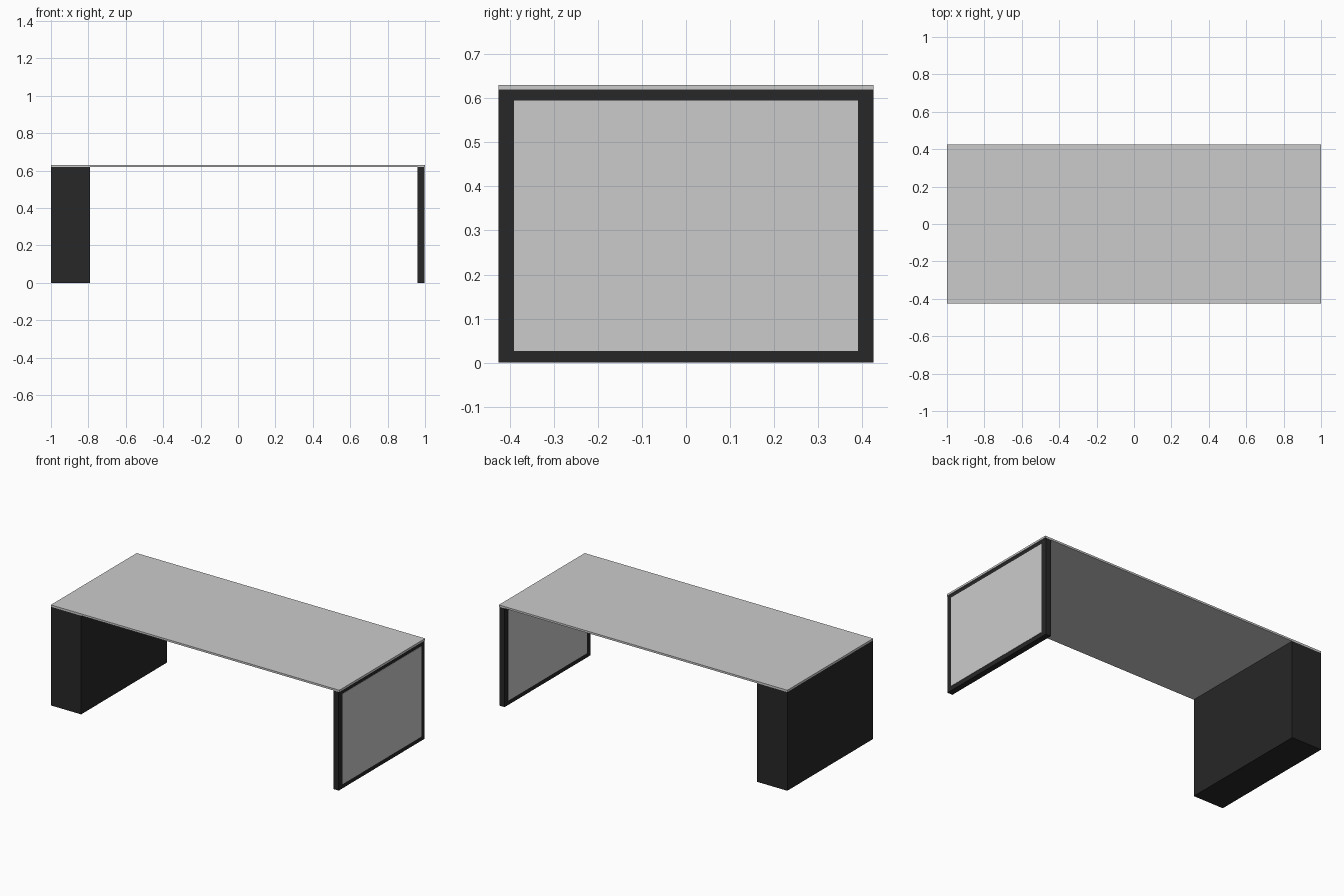
import bpy
import bmesh

if "Cube" in bpy.data.objects:
    bpy.data.objects.remove(bpy.data.objects["Cube"])

black = bpy.data.materials.new("black")
black.diffuse_color = (0.02, 0.02, 0.02, 1)
black.use_nodes = True
black.node_tree.nodes["Principled BSDF"].inputs["Base Color"].default_value = black.diffuse_color


def box(name, x, y, z, mat=None):
    """Box from (min, max) ranges along each axis."""
    bm = bmesh.new()
    bmesh.ops.create_cube(bm, size=1)
    for v in bm.verts:
        v.co = [r[0] + (c + 0.5) * (r[1] - r[0]) for c, r in zip(v.co, (x, y, z))]
    mesh = bpy.data.meshes.new(name)
    bm.to_mesh(mesh)
    bm.free()
    obj = bpy.data.objects.new(name, mesh)
    bpy.context.collection.objects.link(obj)
    if mat:
        mesh.materials.append(mat)
    return obj


HALF_D = 0.425            # half depth of the desk
UNDER, TOP = 0.618, 0.63  # underside and top of the table top
IN_Y, LOW, HIGH = 0.39, 0.027, 0.594  # frame opening
FRAME_X = (0.96, 0.996)

# Table top
box("table_top", (-1, 1), (-HALF_D, HALF_D), (UNDER, TOP))

# Solid pedestal on the left
box("pedestal", (-1, -0.79), (-HALF_D, HALF_D), (0, UNDER), black)

# Frame leg on the right: two posts and two rails
for name, s in (("front_post", -1), ("back_post", 1)):
    box(name, FRAME_X, sorted((s * IN_Y, s * HALF_D)), (0, UNDER), black)
for name, z in (("bottom_rail", (0, LOW)), ("top_rail", (HIGH, UNDER))):
    box(name, FRAME_X, (-IN_Y, IN_Y), z, black)

# Panel filling the frame
box("side_panel", (0.959, 0.998), (-IN_Y, IN_Y), (LOW, HIGH))
